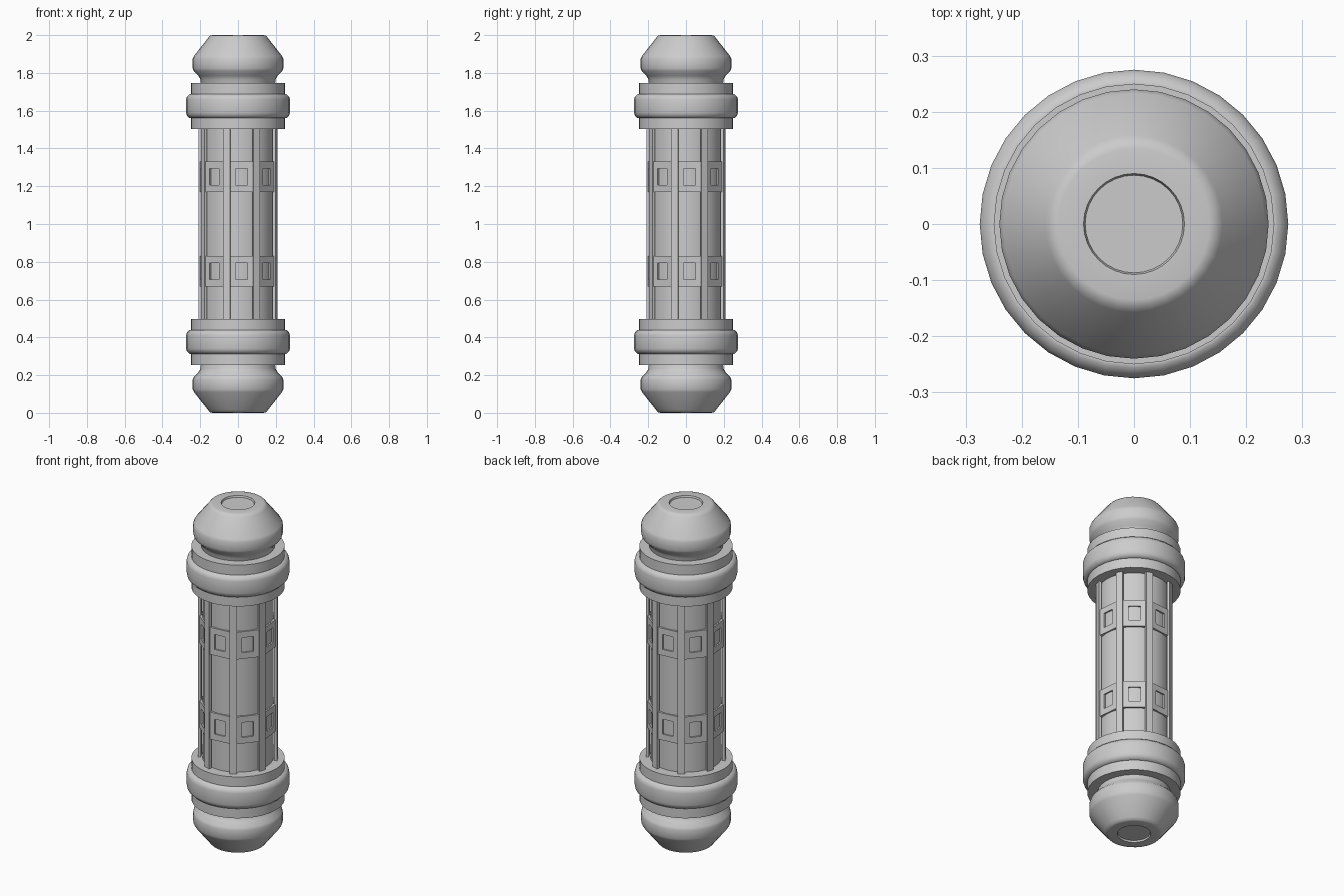
import bpy, bmesh, math
from mathutils import Matrix, Vector

if "Cube" in bpy.data.objects:
    bpy.data.objects.remove(bpy.data.objects["Cube"])

SIDES = 32


def finish(name, bm, angle=None):
    bmesh.ops.recalc_face_normals(bm, faces=bm.faces)
    me = bpy.data.meshes.new(name)
    bm.to_mesh(me)
    bm.free()
    ob = bpy.data.objects.new(name, me)
    bpy.context.collection.objects.link(ob)
    if angle:
        bpy.ops.object.select_all(action='DESELECT')
        bpy.context.view_layer.objects.active = ob
        ob.select_set(True)
        bpy.ops.object.shade_smooth_by_angle(angle=math.radians(angle))
    return ob


def lathe(name, profile):
    """Revolve (radius, z) points around z and close both ends."""
    bm = bmesh.new()
    rings = [[bm.verts.new((r * math.cos(2 * math.pi * i / SIDES),
                            r * math.sin(2 * math.pi * i / SIDES), z))
              for i in range(SIDES)] for r, z in profile]
    for a, b in zip(rings, rings[1:]):
        for i in range(SIDES):
            j = (i + 1) % SIDES
            bm.faces.new((a[i], a[j], b[j], b[i]))
    bm.faces.new(rings[0])
    bm.faces.new(rings[-1])
    return finish(name, bm, 50)


def add_box(bm, angle, r0, r1, t0, t1, z0, z1):
    """Box spanning radius r0-r1 and tangent t0-t1, turned by angle."""
    m = (Matrix.Rotation(angle, 4, 'Z')
         @ Matrix.Translation(((r0 + r1) / 2, (t0 + t1) / 2, (z0 + z1) / 2))
         @ Matrix.Diagonal((r1 - r0, t1 - t0, z1 - z0, 1)))
    bmesh.ops.create_cube(bm, size=1, matrix=m)


# End caps and collars, mirrored about mid height
cap = [(0.195, 1.70), (0.198, 1.765), (0.21, 1.785), (0.235, 1.81), (0.24, 1.825),
       (0.24, 1.875), (0.233, 1.89), (0.158, 1.985), (0.148, 1.997), (0.135, 2.0),
       (0.09, 2.0), (0.087, 1.99)]
collar = [(0.18, 1.503), (0.25, 1.503), (0.25, 1.56), (0.256, 1.56), (0.271, 1.575),
          (0.275, 1.59), (0.275, 1.66), (0.271, 1.673), (0.256, 1.688), (0.25, 1.688),
          (0.25, 1.747), (0.18, 1.747)]
for side, flip in (("top", False), ("bottom", True)):
    for part, prof in (("cap", cap), ("collar", collar)):
        lathe(f"{side}_{part}", [(r, 2 - z if flip else z) for r, z in prof])

# Inner core tube
lathe("core", [(0.19, 0.45), (0.19, 1.55)])

# Eight long bars standing just off the core
STEP = math.pi / 4
BAR0 = math.radians(28.125 - 90)
bm = bmesh.new()
for k in range(8):
    add_box(bm, BAR0 + k * STEP, 0.197, 0.213, -0.0195, 0.0195, 0.48, 1.52)
finish("bars", bm)

# Two rings of flat panels between the bars, each with a square window
bm = bmesh.new()
W, H, OUT, IN = 0.08, 0.08, 0.197, 0.18
for zc in (0.75, 1.25):
    for k in range(8):
        a = BAR0 + (k + 0.5) * STEP
        add_box(bm, a, IN, OUT, -W, -0.032, zc - H, zc + H)
        add_box(bm, a, IN, OUT, 0.032, W, zc - H, zc + H)
        add_box(bm, a, IN, OUT, -0.032, 0.032, zc - H, zc - 0.044)
        add_box(bm, a, IN, OUT, -0.032, 0.032, zc + 0.044, zc + H)
finish("window_panels", bm)
